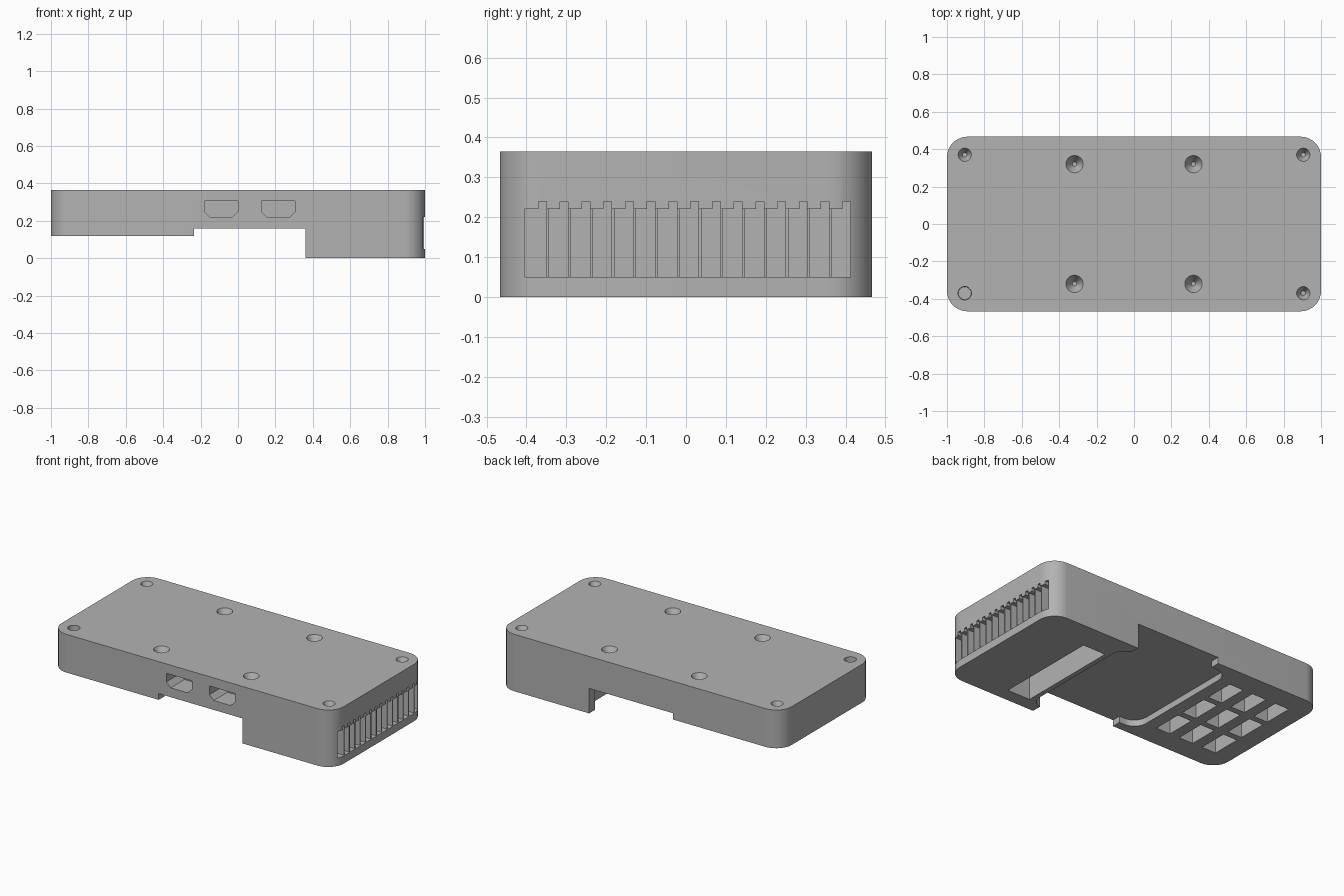
import bpy, bmesh, math
from mathutils import Vector

if "Cube" in bpy.data.objects:
    bpy.data.objects.remove(bpy.data.objects["Cube"])

grey = bpy.data.materials.new("matte_grey")
grey.use_nodes = True
grey.diffuse_color = (0.45, 0.45, 0.45, 1)
grey.node_tree.nodes["Principled BSDF"].inputs["Base Color"].default_value = (0.45, 0.45, 0.45, 1)


def make_object(name, bm):
    bmesh.ops.recalc_face_normals(bm, faces=bm.faces)
    mesh = bpy.data.meshes.new(name)
    bm.to_mesh(mesh)
    bm.free()
    mesh.materials.append(grey)
    obj = bpy.data.objects.new(name, mesh)
    bpy.context.collection.objects.link(obj)
    return obj


def prism(name, points, axis, lo, hi):
    """Extrude a 2D outline along the given axis from lo to hi."""
    bm = bmesh.new()
    place = {"x": lambda a, b: (lo, a, b),
             "y": lambda a, b: (a, lo, b),
             "z": lambda a, b: (a, b, lo)}[axis]
    face = bm.faces.new([bm.verts.new(place(a, b)) for a, b in points])
    new = bmesh.ops.extrude_face_region(bm, geom=[face])["geom"]
    step = Vector([hi - lo if axis == k else 0 for k in "xyz"])
    bmesh.ops.translate(bm, verts=[v for v in new if isinstance(v, bmesh.types.BMVert)], vec=step)
    return make_object(name, bm)


def rect(a0, a1, b0, b1):
    return [(a0, b0), (a1, b0), (a1, b1), (a0, b1)]


def rounded(a0, a1, b0, b1, r, steps=8):
    corners = [(a1 - r, b1 - r), (a0 + r, b1 - r), (a0 + r, b0 + r), (a1 - r, b0 + r)]
    pts = []
    for q, (ca, cb) in enumerate(corners):
        for i in range(steps + 1):
            t = math.radians(90 * (q + i / steps))
            pts.append((ca + r * math.cos(t), cb + r * math.sin(t)))
    return pts


def cone(name, x, y, r_top, r_low, z_low, z_top):
    bm = bmesh.new()
    bmesh.ops.create_cone(bm, cap_ends=True, segments=32, radius1=r_low,
                          radius2=r_top, depth=z_top - z_low)
    bmesh.ops.translate(bm, verts=bm.verts, vec=(x, y, (z_low + z_top) / 2))
    return make_object(name, bm)


def cut(target, cutter):
    mod = target.modifiers.new("cut", "BOOLEAN")
    mod.operation = "DIFFERENCE"
    mod.solver = "EXACT"
    mod.object = cutter
    bpy.context.view_layer.objects.active = target
    bpy.ops.object.modifier_apply(modifier=mod.name)
    bpy.data.objects.remove(cutter)


HALF_Y, TOP = 0.467, 0.365

# Case shell with rounded corners
case = prism("case_body", rounded(-1, 1, -HALF_Y, HALF_Y, 0.11, 10), "z", 0, TOP)

# Stepped underside and the rounded recess between the two feet
cut(case, prism("step_cutter", [(-1.1, -0.1), (0.36, -0.1), (0.36, 0.16), (-0.235, 0.16),
                                (-0.235, 0.12), (-1.1, 0.12)], "y", -0.6, 0.6))
cut(case, prism("recess_cutter", rounded(-0.36, 0.43, -0.41, 0.41, 0.09), "z", -0.1, 0.16))

# Two connector ports in the front wall
for x0 in (-0.18, 0.125):
    x1, c = x0 + 0.18, 0.03
    cut(case, prism("port_cutter", [(x0 + c, 0.22), (x1 - c, 0.22), (x1, 0.22 + c),
                                    (x1, 0.305), (x0, 0.305), (x0, 0.22 + c)],
                    "y", -0.6, -HALF_Y + 0.14))

# Underside ventilation grid and long slot
for x in (-0.49, -0.66, -0.83):
    for y in (-0.23, 0, 0.23):
        cut(case, prism("grid_cutter", rect(x - 0.05, x + 0.05, y - 0.095, y + 0.095),
                        "z", 0, 0.29))
cut(case, prism("slot_cutter", rect(0.46, 0.62, -0.38, 0.29), "z", -0.1, 0.2))

# Toothed vent opening in the end wall
PITCH, FIRST = 0.0545, -0.37
outline = [(-0.405, 0.05), (0.413, 0.05)]
for i in reversed(range(15)):
    y = FIRST + PITCH * i
    right = min(y + 0.02, 0.413)
    outline += [(right, 0.22), (right, 0.24), (y, 0.24), (y, 0.22)]
outline = list(dict.fromkeys(outline)) + [(-0.405, 0.22)]
cut(case, prism("vent_cutter", outline, "x", 0.9, 1.1))

# Screw holes in the lid
for sx in (-1, 1):
    for sy in (-1, 1):
        flat = sx < 0 and sy < 0
        cut(case, cone("corner_hole_cutter", 0.905 * sx, 0.37 * sy, 0.036,
                       0.034 if flat else 0.012, TOP - 0.05, TOP + 0.001))
        cut(case, cone("inner_hole_cutter", 0.318 * sx, 0.32 * sy, 0.047,
                       0.012, TOP - 0.06, TOP + 0.001))

# Vent fins
for i in range(14):
    y = FIRST + PITCH * i + 0.02
    prism(f"vent_fin_{i + 1}", rect(0.89, 0.995, y, y + 0.007), "z", 0.045, 0.225)

# Smooth rounded walls, crisp edges
bpy.ops.object.select_all(action="DESELECT")
case.select_set(True)
bpy.context.view_layer.objects.active = case
bpy.ops.object.shade_smooth_by_angle(angle=math.radians(30))
